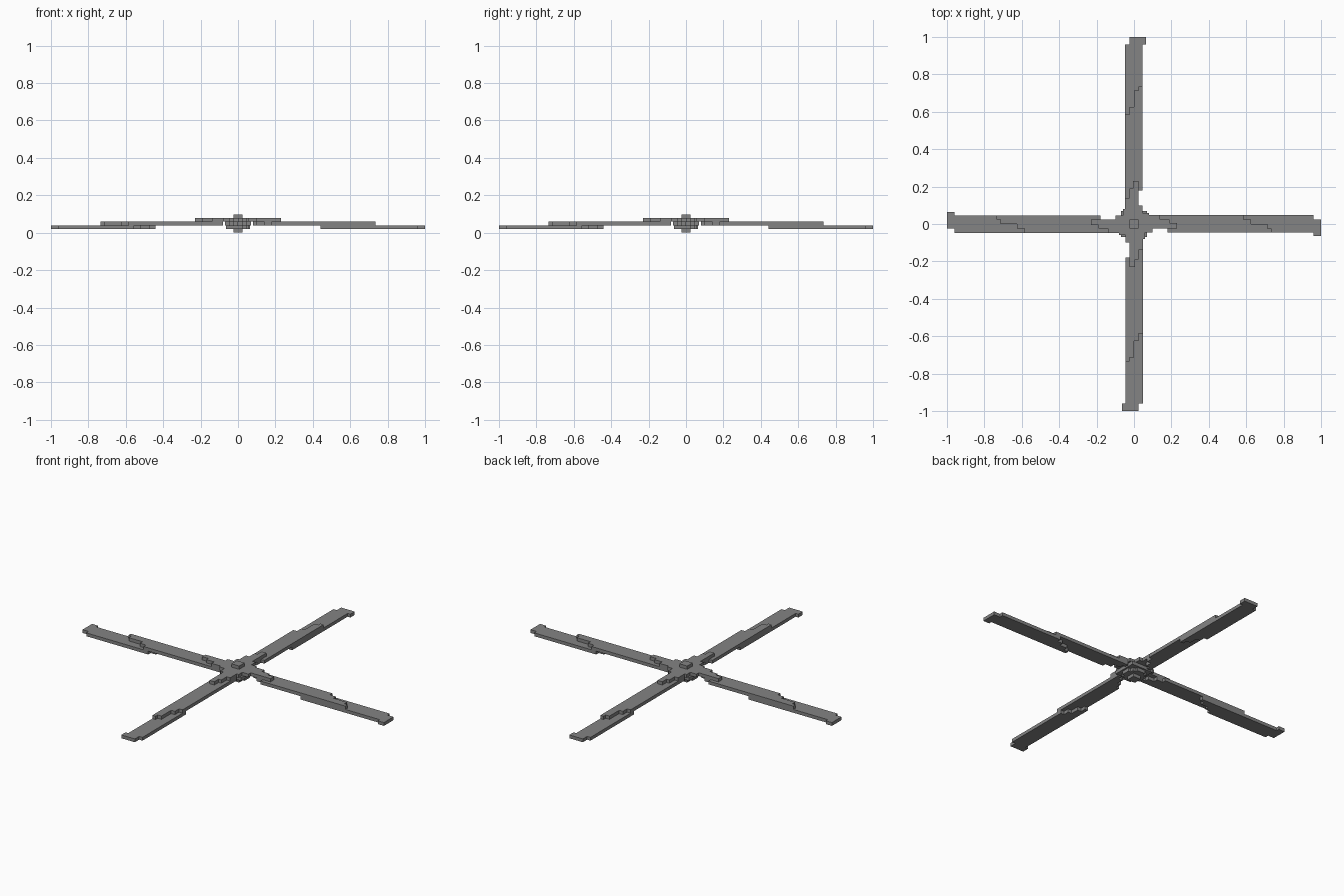
import bpy, bmesh, math
from mathutils import Matrix

cube = bpy.data.objects.get("Cube")
if cube:
    bpy.data.objects.remove(cube, do_unlink=True)

GREY = (0.23, 0.23, 0.23, 1.0)
mat = bpy.data.materials.new("rotor grey")
mat.diffuse_color = GREY
mat.use_nodes = True
mat.node_tree.nodes["Principled BSDF"].inputs["Base Color"].default_value = GREY

# Layer heights, five equal steps
Z = [i * 0.0196 for i in range(6)]
# Edges of the four lengthwise strips of a blade, trailing to leading
STRIPS = [-0.046, -0.025, 0.0, 0.024, 0.047]


def slab(name, outline, z0, z1, turn=0.0):
    """Extrude a flat outline between two heights, turned about z."""
    bm = bmesh.new()
    face = bm.faces.new([bm.verts.new((x, y, z0)) for x, y in outline])
    ext = bmesh.ops.extrude_face_region(bm, geom=[face])
    top = [v for v in ext["geom"] if isinstance(v, bmesh.types.BMVert)]
    bmesh.ops.translate(bm, verts=top, vec=(0, 0, z1 - z0))
    bmesh.ops.rotate(bm, verts=bm.verts, matrix=Matrix.Rotation(turn, 3, "Z"))
    bmesh.ops.recalc_face_normals(bm, faces=bm.faces)
    mesh = bpy.data.meshes.new(name)
    bm.to_mesh(mesh)
    bm.free()
    mesh.materials.append(mat)
    obj = bpy.data.objects.new(name, mesh)
    bpy.context.collection.objects.link(obj)
    return obj


def square(r):
    return [(-r, -r), (r, -r), (r, r), (-r, r)]


def stepped(starts, ends):
    """Outline of a blade panel with stair-stepped ends, one step per strip."""
    right, left = [], []
    for i in range(4):
        for y in STRIPS[i:i + 2]:
            right.append((ends[i], y))
            left.append((starts[i], y))
    pts = right + left[::-1]
    return [p for i, p in enumerate(pts) if p != pts[i - 1]]


def four_turns(quarter):
    """Repeat a quarter outline around the centre."""
    pts = []
    for k in range(4):
        pts += quarter
        quarter = [(-y, x) for x, y in quarter]
    return pts


# Hub: upper plate with four stepped arms, two blocks below, central pin
arm = [(0.06, -0.08), (0.06, -0.046), (0.1, -0.046), (0.1, -0.025),
       (0.23, -0.025), (0.23, 0.006), (0.19, 0.006), (0.19, 0.024),
       (0.14, 0.024), (0.14, 0.047), (0.08, 0.047)]
slab("hub_plate", four_turns(arm), Z[3], Z[4])
slab("hub_middle", square(0.07), Z[2], Z[3])
slab("hub_lower", four_turns([(0.025, -0.06), (0.025, -0.045), (0.045, -0.045),
                              (0.045, -0.025), (0.06, -0.025)]), Z[1], Z[2])
slab("pin_bottom", square(0.025), Z[0], Z[1])
slab("pin_cap", square(0.025), Z[4], Z[5])

# Four blades, each an inner panel and a lower outer panel with a shifted tip
inner = stepped([0.18, 0.14, 0.10, 0.08], [0.735, 0.715, 0.625, 0.585])
outer = stepped([0.44, 0.47, 0.52, 0.555], [0.96] * 4)
tip = [(0.96, -0.064), (1.0, -0.064), (1.0, 0.025), (0.96, 0.025)]
for k, side in enumerate(("left", "back", "right", "front")):
    turn = k * math.pi / 2
    slab(side + "_blade_inner", inner, Z[2], Z[3], turn)
    slab(side + "_blade_outer", outer, Z[1], Z[2], turn)
    slab(side + "_blade_tip", tip, Z[1], Z[2], turn)
